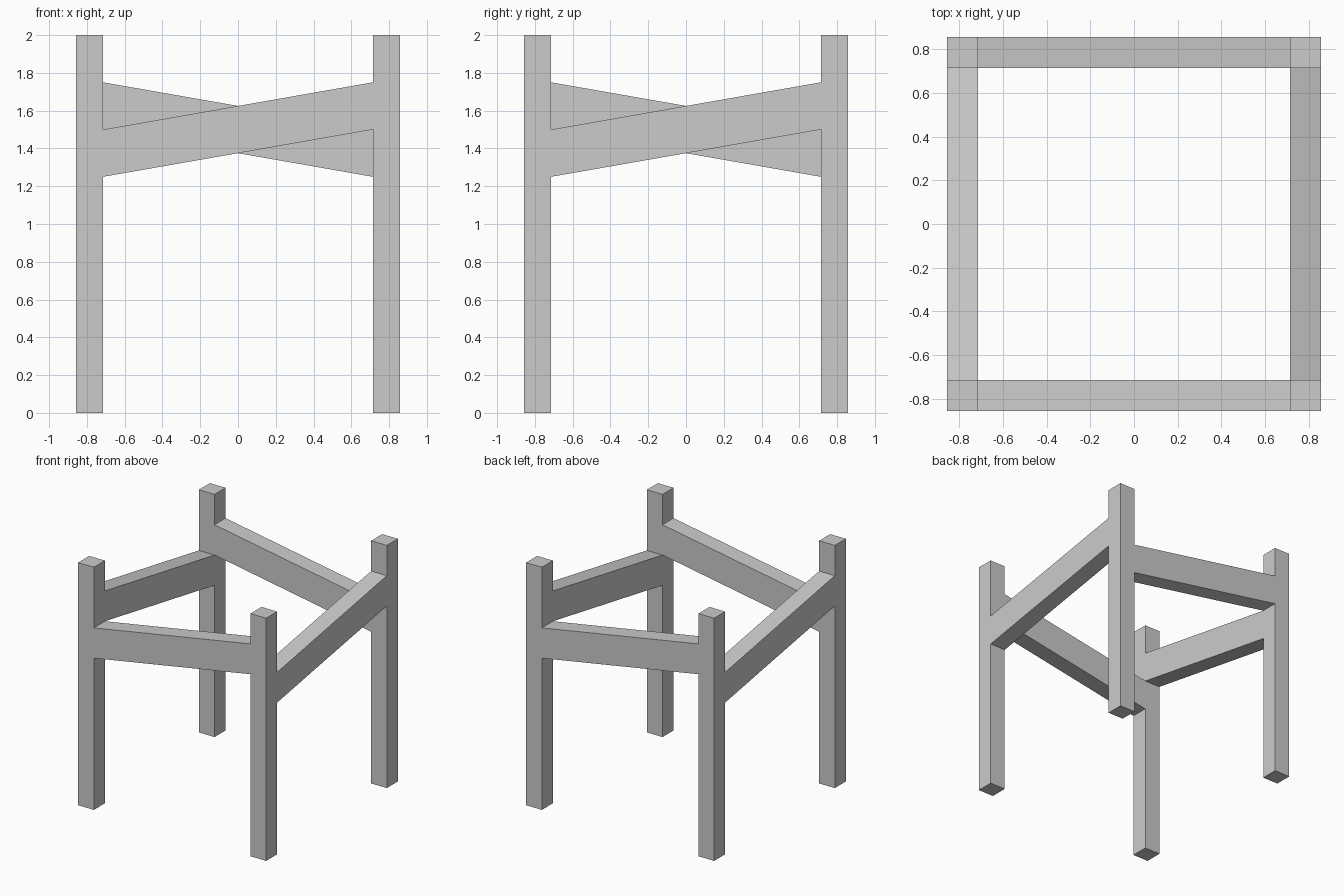
import bpy, bmesh
from math import pi
from mathutils import Matrix

if "Cube" in bpy.data.objects:
    bpy.data.objects.remove(bpy.data.objects["Cube"])

OUT, INN = 0.857, 0.714           # outer and inner leg faces
LEVELS = [0, 1.25, 1.5, 1.75, 2]  # leg heights, split where rails join
LOW, HIGH = 1, 2                  # level index where each rail end meets a leg

bm = bmesh.new()


def quad(points):
    bm.faces.new([bm.verts.new(p) for p in points])


def leg():
    """Front left leg, left open where the two rails run into it."""
    ring = [(-OUT, -OUT), (-INN, -OUT), (-INN, -INN), (-OUT, -INN)]
    for i in range(4):
        for side in range(4):
            # side 1 faces the front rail (low end), side 2 the left rail (high end)
            if (side, i) in ((1, LOW), (2, HIGH)):
                continue
            a, b = ring[side], ring[(side + 1) % 4]
            z0, z1 = LEVELS[i], LEVELS[i + 1]
            quad([(*a, z0), (*b, z0), (*b, z1), (*a, z1)])
    for z in (LEVELS[0], LEVELS[-1]):
        quad([(*p, z) for p in ring])


def rail():
    """Front rail, sloping up from the left leg to the right leg."""
    def end(x, i):
        z0, z1 = LEVELS[i], LEVELS[i + 1]
        return [(x, -OUT, z0), (x, -INN, z0), (x, -INN, z1), (x, -OUT, z1)]
    a, b = end(-INN, LOW), end(INN, HIGH)
    for i in range(4):
        j = (i + 1) % 4
        quad([a[i], a[j], b[j], b[i]])


# One leg and rail per side, turned around the centre and welded
for turn in range(4):
    leg()
    rail()
    bmesh.ops.rotate(bm, verts=bm.verts, cent=(0, 0, 0),
                     matrix=Matrix.Rotation(pi / 2, 3, 'Z'))
bmesh.ops.remove_doubles(bm, verts=bm.verts, dist=0.001)
bmesh.ops.recalc_face_normals(bm, faces=bm.faces)

mesh = bpy.data.meshes.new("leg_and_rail_frame")
bm.to_mesh(mesh)
bm.free()
bpy.context.collection.objects.link(bpy.data.objects.new("leg_and_rail_frame", mesh))
